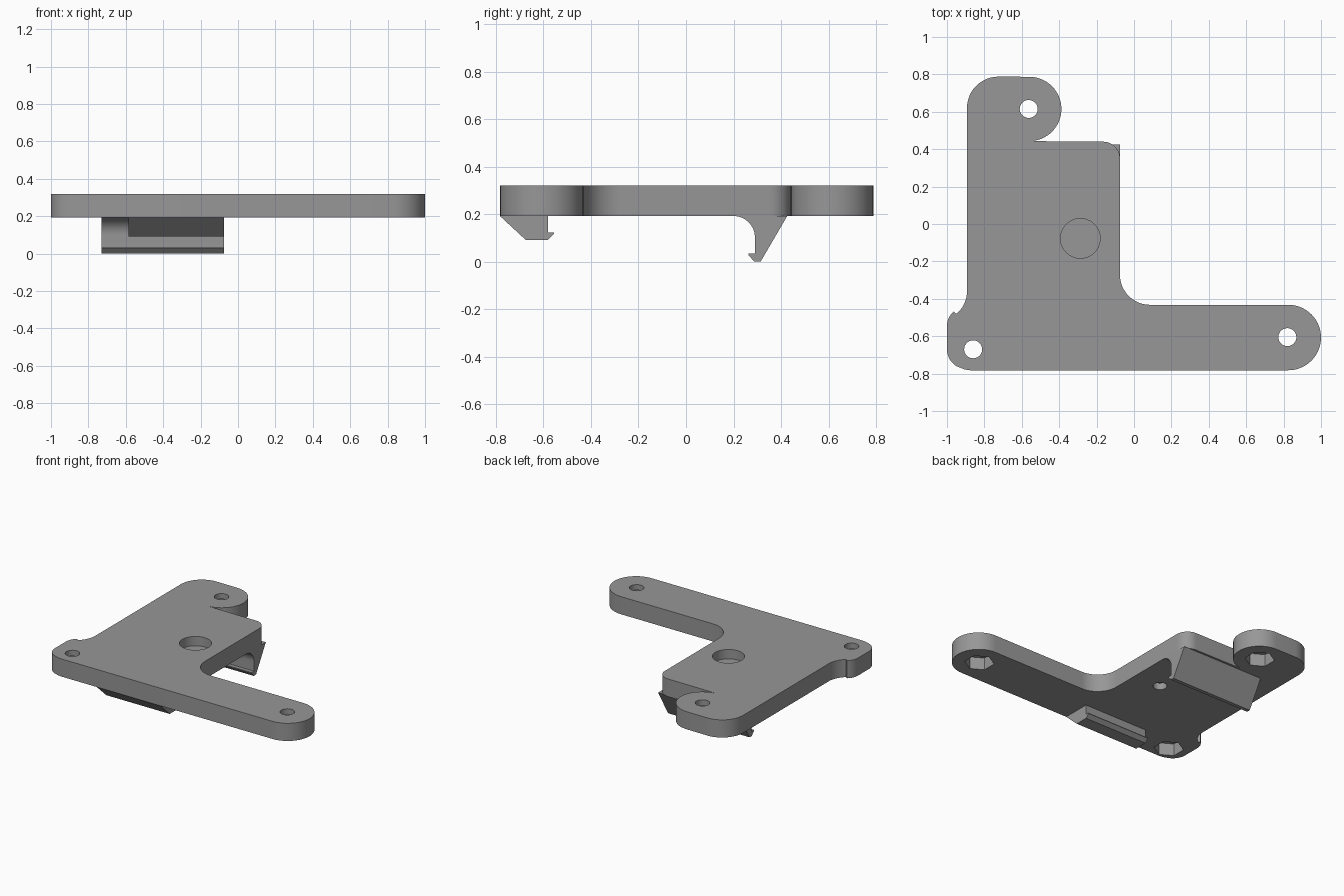
import bpy, bmesh, math
from mathutils import Matrix

if "Cube" in bpy.data.objects:
    bpy.data.objects.remove(bpy.data.objects["Cube"])

grey = bpy.data.materials.new("plain grey")
grey.diffuse_color = (0.31, 0.31, 0.31, 1)
grey.use_nodes = True
grey.node_tree.nodes["Principled BSDF"].inputs["Base Color"].default_value = grey.diffuse_color
BOTTOM, TOP = 0.192, 0.32


def arc(cx, cy, r, a0, a1, n=12):
    return [(cx + r * math.cos(math.radians(a0 + (a1 - a0) * i / n)),
             cy + r * math.sin(math.radians(a0 + (a1 - a0) * i / n)))
            for i in range(n + 1)]


def prism(name, points, lo, hi, along="z"):
    """Extrude a closed profile along z, or a (y, z) profile along x."""
    bm = bmesh.new()
    place = (lambda a, b: (a, b, lo)) if along == "z" else (lambda a, b: (lo, a, b))
    face = bm.faces.new([bm.verts.new(place(*p)) for p in points])
    out = bmesh.ops.extrude_face_region(bm, geom=[face])
    step = (0, 0, hi - lo) if along == "z" else (hi - lo, 0, 0)
    bmesh.ops.translate(bm, vec=step,
                        verts=[v for v in out["geom"] if isinstance(v, bmesh.types.BMVert)])
    bmesh.ops.recalc_face_normals(bm, faces=bm.faces[:])
    mesh = bpy.data.meshes.new(name)
    bm.to_mesh(mesh)
    bm.free()
    mesh.materials.append(grey)
    obj = bpy.data.objects.new(name, mesh)
    bpy.context.collection.objects.link(obj)
    return obj


def select(obj):
    bpy.ops.object.select_all(action="DESELECT")
    obj.select_set(True)
    bpy.context.view_layer.objects.active = obj


def cut(obj, x, y, r, lo, hi, sides=40, turn=0):
    cutter = prism("cutter", arc(x, y, r, turn, turn + 360, sides)[:-1], lo, hi)
    mod = obj.modifiers.new("cut", "BOOLEAN")
    mod.operation, mod.solver, mod.object = "DIFFERENCE", "EXACT", cutter
    select(obj)
    bpy.ops.object.modifier_apply(modifier=mod.name)
    bpy.data.objects.remove(cutter)


# Mounting plate outline, counter-clockwise from the front left corner
outline = [(-0.87, -0.783)]
outline += arc(0.825, -0.607, 0.175, -90, 90, 28)        # rounded arm end
outline += arc(0.085, -0.272, 0.16, 270, 180)            # inner fillet
outline += arc(-0.165, 0.35, 0.09, 0, 90)                # back shoulder
outline += arc(-0.56, 0.615, 0.172, -88, 90, 28)         # rear ear
outline += arc(-0.725, 0.62, 0.168, 90, 180)
outline += arc(-1.05, -0.36, 0.157, 0, -50)              # flare to left ear
outline += arc(-0.90, -0.545, 0.10, 130, 180, 8)
outline += arc(-0.895, -0.67, 0.105, 180, 240, 8)
outline += [(-0.905, -0.778)]
plate = prism("mounting_plate", outline, BOTTOM, TOP)

# Screw holes with hexagonal nut pockets underneath
for x, y in ((-0.86, -0.67), (0.82, -0.605), (-0.563, 0.615)):
    cut(plate, x, y, 0.048, 0.1, 0.4)
    cut(plate, x, y, 0.098, 0.1, 0.28, 6, 30)

# Central counterbore above a thin web, with a small blind hole below
cut(plate, -0.287, -0.077, 0.106, 0.252, 0.4, 48)
cut(plate, -0.287, -0.077, 0.046, 0.1, 0.24)

# Front clip with a small lip
front_clip = prism("front_clip", [
    (-0.783, BOTTOM), (-0.675, 0.092), (-0.58, 0.092), (-0.555, 0.117),
    (-0.555, 0.122), (-0.58, 0.122), (-0.58, BOTTOM)], -0.585, -0.075, "x")

# Rear hook with a curved inner face and a barbed tip
rear_hook = prism("rear_hook",
                  arc(0.2, 0.102, 0.09, 90, 0, 16) +
                  [(0.29, 0.034), (0.263, 0.034), (0.263, 0.027), (0.288, 0),
                   (0.314, 0), (0.426, BOTTOM)],
                  -0.73, -0.075, "x")

for obj in (plate, front_clip, rear_hook):
    select(obj)
    bpy.ops.object.shade_smooth_by_angle(angle=math.radians(30))
